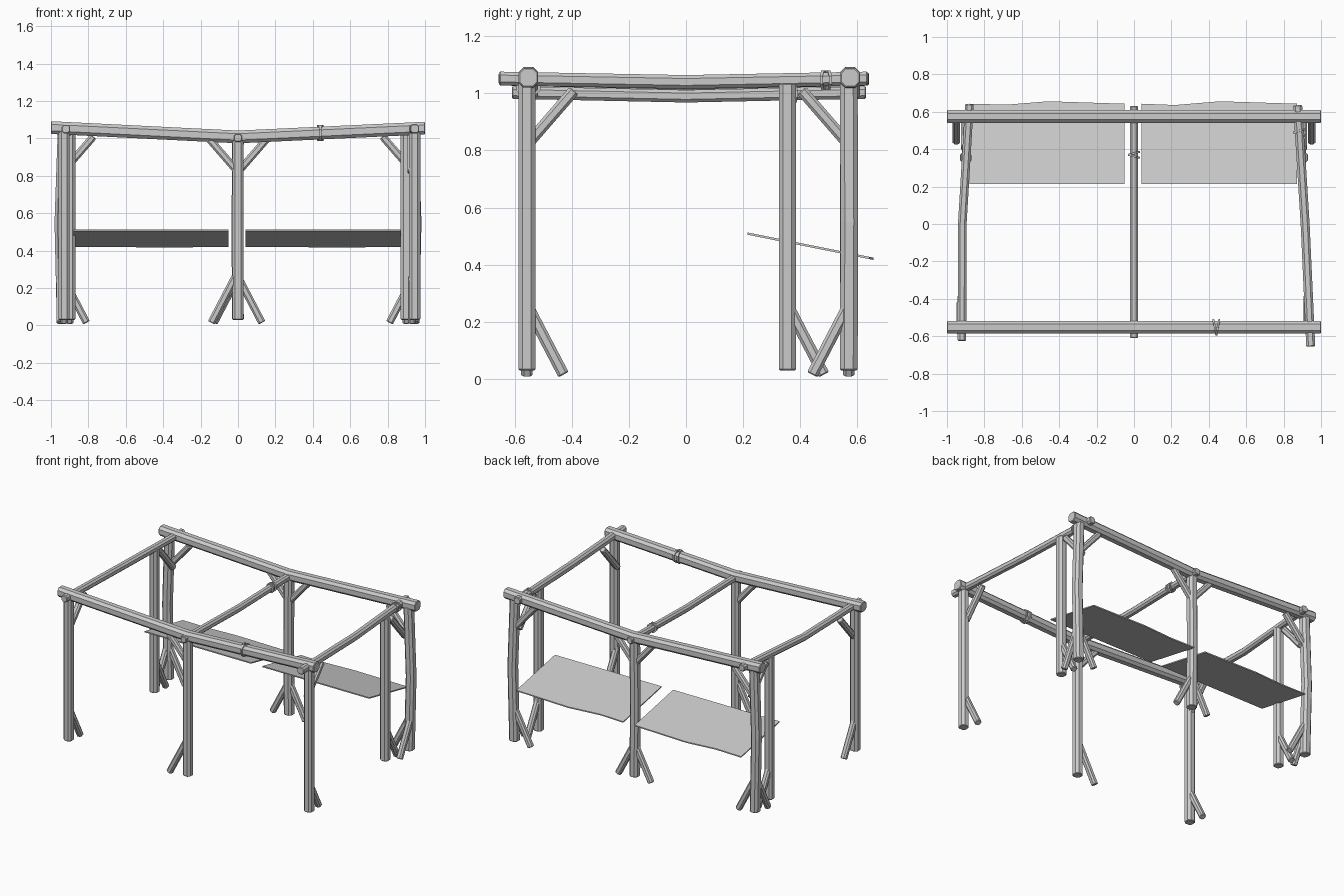
import bpy, bmesh, math
from mathutils import Vector

if "Cube" in bpy.data.objects:
    bpy.data.objects.remove(bpy.data.objects["Cube"], do_unlink=True)

wood = bpy.data.materials.new("weathered grey wood")
wood.use_nodes = True
GREY = (0.6, 0.6, 0.6, 1)
wood.diffuse_color = GREY
wood.node_tree.nodes["Principled BSDF"].inputs["Base Color"].default_value = GREY


def finish(bm, name):
    bmesh.ops.recalc_face_normals(bm, faces=bm.faces)
    mesh = bpy.data.meshes.new(name)
    bm.to_mesh(mesh)
    bm.free()
    mesh.materials.append(wood)
    obj = bpy.data.objects.new(name, mesh)
    bpy.context.collection.objects.link(obj)
    return obj


def log(name, path, r, chamfer=0.5, cap=0.004):
    """Sweep a chamfered square along a path, with slightly bevelled ends."""
    pts = [Vector(p) for p in path]
    first, last = (pts[1] - pts[0]).normalized(), (pts[-1] - pts[-2]).normalized()
    stations = [(pts[0], r - cap), (pts[0] + first * cap, r)]
    stations += [(p, r) for p in pts[1:-1]]
    stations += [(pts[-1] - last * cap, r), (pts[-1], r - cap)]
    axis = (pts[-1] - pts[0]).normalized()
    ref = Vector((0, 1, 0)) if abs(axis.z) > 0.95 else Vector((0, 0, 1))
    side = axis.cross(ref).normalized()
    up = side.cross(axis)
    c = chamfer
    section = [(1, -c), (1, c), (c, 1), (-c, 1), (-1, c), (-1, -c), (-c, -1), (c, -1)]
    bm = bmesh.new()
    rings = [[bm.verts.new(p + (side * u + up * v) * s) for u, v in section] for p, s in stations]
    for a, b in zip(rings, rings[1:]):
        for i in range(8):
            j = (i + 1) % 8
            bm.faces.new((a[i], a[j], b[j], b[i]))
    bm.faces.new(rings[0])
    bm.faces.new(rings[-1])
    return finish(bm, name)


def brace(name, x, y, dx, dy, z_post, z_tip, reach):
    """Diagonal strut from a post towards direction (dx, dy)."""
    log(name, [(x, y, z_post), (x + dx * reach, y + dy * reach, z_tip)], 0.02)


def foot(name, x, y, dx, dy):
    brace(name + "_foot_brace", x, y, dx, dy, 0.26, 0.015, 0.128)


def knee(name, x, y, dx, dy):
    brace(name + "_knee_brace", x, y, dx, dy, 0.82, 1.01, 0.165)


def lashing(name, centre, r, axis):
    """Two tilted square rope loops wrapped round a log."""
    along = Vector((1, 0, 0)) if axis == "x" else Vector((0, 1, 0))
    across = Vector((0, 1, 0)) if axis == "x" else Vector((1, 0, 0))
    c = Vector(centre)
    for k, tilt in enumerate((-0.008, 0.008)):
        bm = bmesh.new()
        rings = []
        for i in range(8):
            a = math.radians(22.5 + 45 * i)
            u, v = math.cos(a) * r * 1.1, math.sin(a) * r * 1.1
            out = (across * u + Vector((0, 0, v))).normalized() * 0.007
            mid = c + across * u + Vector((0, 0, v)) + along * tilt * (1 + u / r)
            step = along * 0.005
            rings.append([bm.verts.new(mid + o) for o in (out + step, out - step, -out - step, -out + step)])
        for i in range(8):
            a, b = rings[i], rings[(i + 1) % 8]
            for j in range(4):
                bm.faces.new((a[j], a[(j + 1) % 4], b[(j + 1) % 4], b[j]))
        finish(bm, f"{name}_loop_{k + 1}")


FRONT, REAR, EXTRA = -0.557, 0.57, 0.355

# Front and rear beams, dipping at the middle
for name, y in (("front_beam", -0.552), ("rear_beam", 0.575)):
    log(name, [(-1, y, 1.058), (0, y, 1.008), (1, y, 1.055)], 0.034)

# Cross rails, sagging and converging towards the rear
log("right_rail", [(-0.92, -0.625, 1.05), (-0.918, 0, 1.035), (-0.88, 0.64, 1.05)], 0.023)
log("middle_rail", [(0, -0.61, 1.003), (0, 0, 0.99), (0, 0.63, 1.003)], 0.022)
log("left_rail", [(0.945, -0.655, 1.052), (0.915, 0, 1.04), (0.875, 0.635, 1.052)], 0.024)

# Main posts
for name, x, top in (("right", -0.93, 1.04), ("middle", 0, 1.0), ("left", 0.945, 1.04)):
    log(f"front_{name}_post", [(x, FRONT, 0.03), (x, FRONT, top)], 0.03)
log("rear_middle_post", [(0, REAR, 0.03), (-0.004, REAR, 0.5), (0, REAR, 1.0)], 0.031)
for name, s in (("right", -1), ("left", 1)):
    x = 0.938
    log(f"rear_{name}_post",
        [(s * x, REAR, 0.03), (s * (x + 0.012), REAR + 0.002, 0.55), (s * (x - 0.005), REAR, 1.04)], 0.031)
    # Inner support post and the shorter struts at each side
    log(f"{name}_inner_post", [(s * 0.9, EXTRA, 0.03), (s * 0.9, EXTRA, 1.035)], 0.03)
    foot(f"{name}_inner_post", s * 0.9, EXTRA, 0, 1)
    foot(f"rear_{name}_lengthwise", s * x, REAR, -s, 0)
    foot(f"rear_{name}_crosswise", s * 0.95, REAR, 0, -1)
    foot(f"front_{name}", s * 0.93, FRONT, 0, 1)
    knee(f"front_{name}", s * 0.925, FRONT, 0, 1)
    knee(f"rear_{name}_crosswise", s * 0.905, REAR, 0, -1)
    knee(f"rear_{name}_lengthwise", s * x, REAR, -s, 0)
    # Struts of the rear middle post
    foot(f"rear_middle_{name}", 0, REAR, s, 0)
    knee(f"rear_middle_{name}", 0, REAR, s, 0)
foot("front_middle", -0.015, FRONT, -1, 0)
knee("front_middle", 0, FRONT, -1, 0)

# Rope lashings
lashing("front_beam_lashing", (0.44, -0.552, 1.029), 0.036, "x")
lashing("middle_rail_lashing", (0, 0.37, 0.998), 0.025, "y")
lashing("left_rail_lashing", (0.884, 0.49, 1.047), 0.026, "y")

# Tilted shelf boards with uneven rear edges
SHELVES = {
    "right_shelf": [(-0.88, 0.215), (-0.05, 0.215), (-0.05, 0.643), (-0.46, 0.656), (-0.68, 0.638), (-0.88, 0.643)],
    "left_shelf": [(0.04, 0.215), (0.872, 0.215), (0.872, 0.643), (0.46, 0.656), (0.22, 0.636), (0.04, 0.643)],
}
for name, outline in SHELVES.items():
    bm = bmesh.new()
    base = bm.faces.new([bm.verts.new((x, y, 0.505 - (y - 0.215) * 0.2)) for x, y in outline])
    grown = bmesh.ops.extrude_face_region(bm, geom=[base])["geom"]
    top = [g for g in grown if isinstance(g, bmesh.types.BMVert)]
    bmesh.ops.translate(bm, verts=top, vec=(0, 0, 0.008))
    finish(bm, name)
